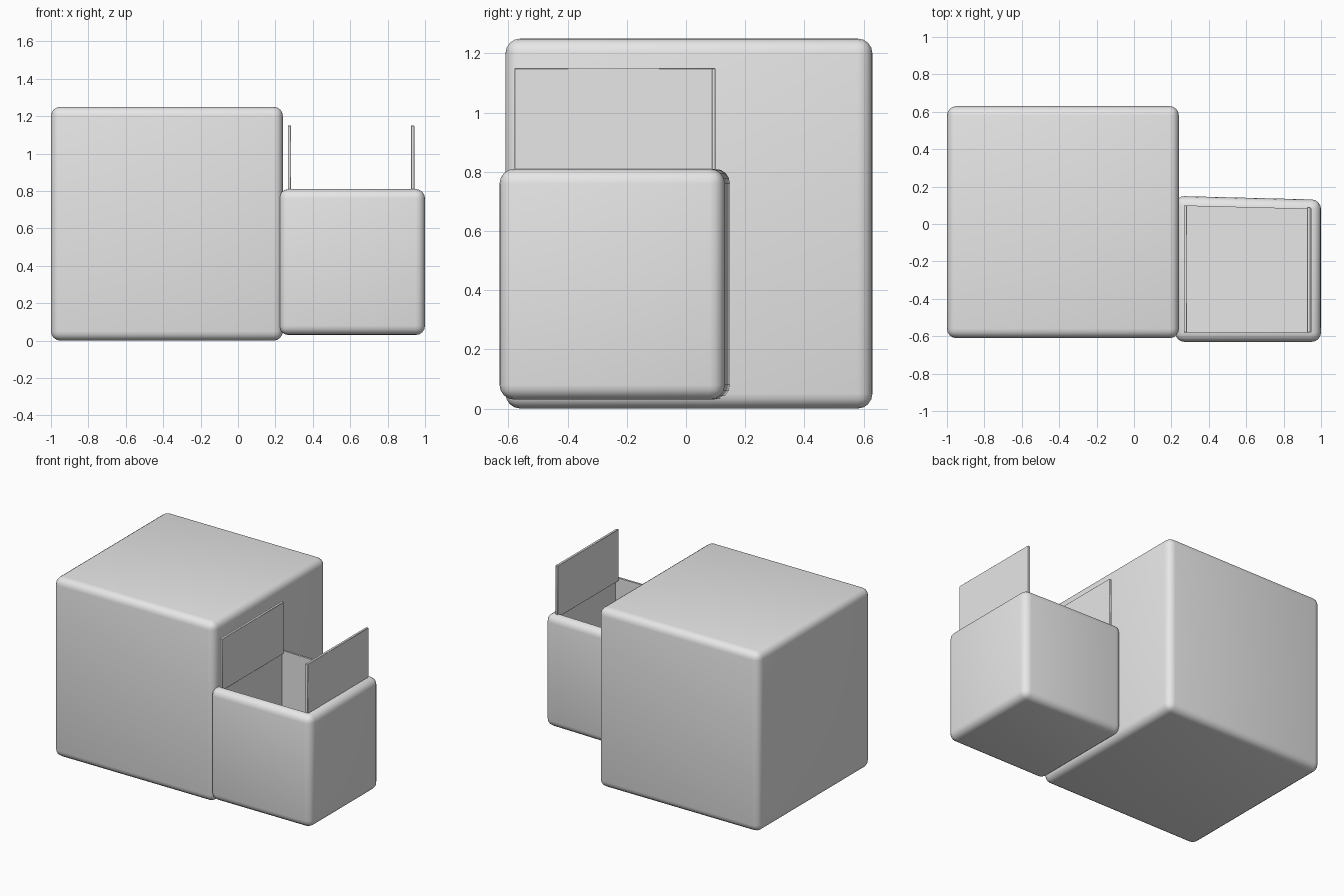
import bpy
import bmesh
from math import radians
from mathutils import Vector

cube = bpy.data.objects.get("Cube")
if cube:
    bpy.data.objects.remove(cube, do_unlink=True)

grey = bpy.data.materials.new("light grey")
grey.use_nodes = True
grey.diffuse_color = (0.8, 0.8, 0.8, 1)
grey.node_tree.nodes["Principled BSDF"].inputs["Base Color"].default_value = (0.8, 0.8, 0.8, 1)


def make_box(name, low, high, bevel, segments, skew=0, open_depth=0):
    """Rounded box; skew pulls in its back left corner, open_depth hollows it from the top."""
    low, high = Vector(low), Vector(high)
    centre, size = (low + high) / 2, high - low
    bm = bmesh.new()
    bmesh.ops.create_cube(bm, size=1)
    for v in bm.verts:
        v.co = Vector(a * b for a, b in zip(v.co, size)) + centre
        if v.co.x > centre.x and v.co.y > centre.y:
            v.co.y -= skew
    bmesh.ops.bevel(bm, geom=bm.edges[:], offset=bevel, segments=segments,
                    profile=0.5, affect='EDGES', clamp_overlap=True)
    if open_depth:
        # Sink the flat top face to form the cavity
        bm.normal_update()
        top = max(bm.faces, key=lambda f: f.calc_center_median().z + f.calc_area())
        top = max((f for f in bm.faces if f.normal.z > 0.99), key=lambda f: f.calc_area())
        bmesh.ops.inset_region(bm, faces=[top], thickness=0.003)
        extruded = bmesh.ops.extrude_discrete_faces(bm, faces=[top])
        for v in extruded["faces"][0].verts:
            v.co.z -= open_depth
    bmesh.ops.recalc_face_normals(bm, faces=bm.faces[:])
    mesh = bpy.data.meshes.new(name)
    bm.to_mesh(mesh)
    bm.free()
    mesh.materials.append(grey)
    obj = bpy.data.objects.new(name, mesh)
    bpy.context.collection.objects.link(obj)
    bpy.ops.object.select_all(action='DESELECT')
    obj.select_set(True)
    bpy.context.view_layer.objects.active = obj
    bpy.ops.object.shade_smooth_by_angle(angle=radians(40))
    return obj


# Closed large box and open small box
make_box("large_box", (-1, -0.61, 0), (0.24, 0.63, 1.25), 0.05, 4)
make_box("small_box", (0.22, -0.63, 0.03), (1, 0.15, 0.81), 0.05, 4,
         skew=0.02, open_depth=0.73)

# Upright lid flaps on either side of the opening
for name, x, back in (("right_flap", 0.275, 0.1), ("left_flap", 0.934, 0.09)):
    make_box(name, (x - 0.009, -0.58, 0.79), (x + 0.009, back, 1.15), 0.002, 1)
